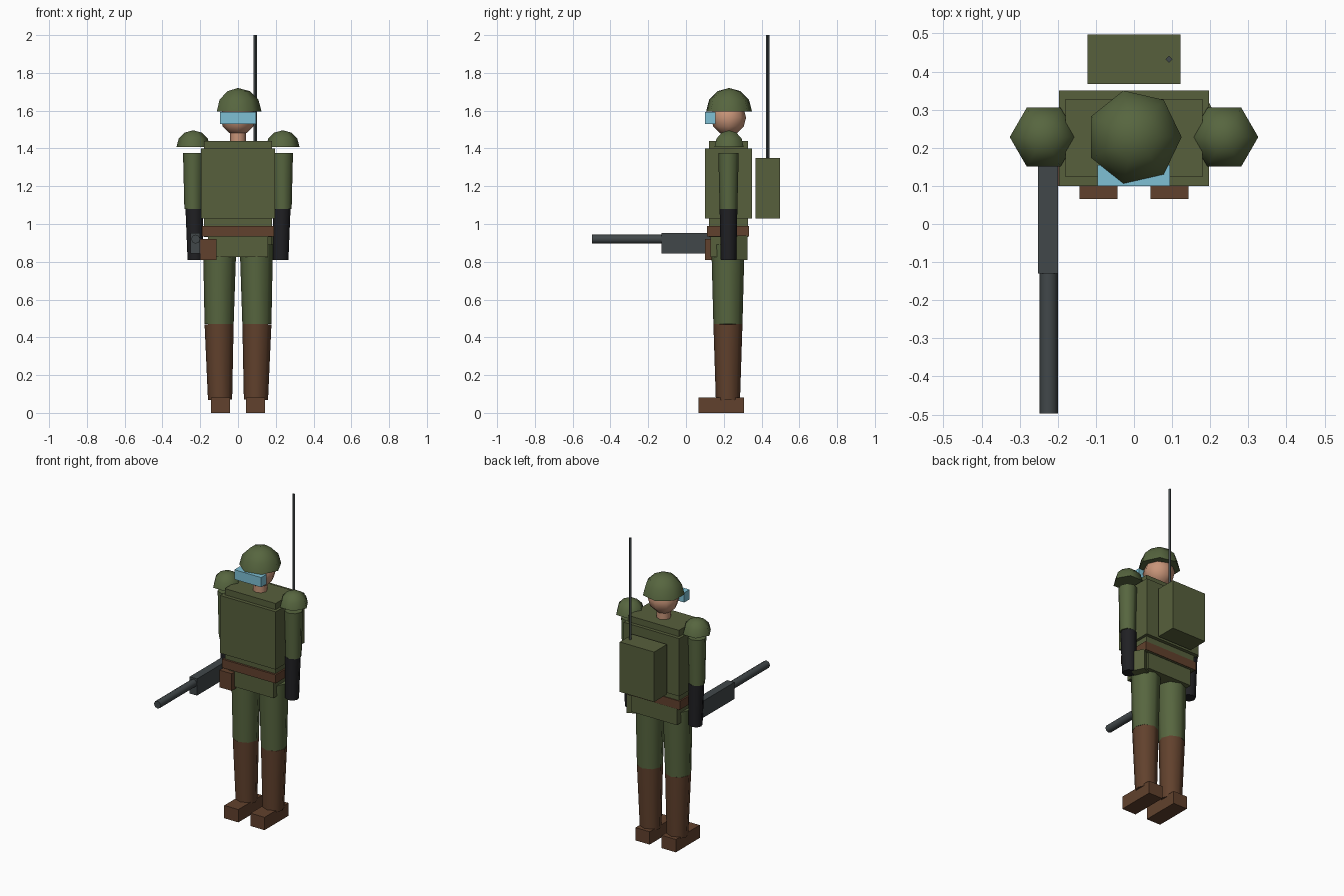
import bpy, bmesh, math
from mathutils import Vector, Matrix

cube = bpy.data.objects.get("Cube")
if cube:
    bpy.data.objects.remove(cube, do_unlink=True)


def material(name, r, g, b):
    m = bpy.data.materials.new(name)
    m.use_nodes = True
    m.diffuse_color = (r, g, b, 1)
    m.node_tree.nodes["Principled BSDF"].inputs["Base Color"].default_value = (r, g, b, 1)
    return m


olive = material("olive_canvas", .095, .115, .045)
green = material("uniform_green", .095, .132, .05)
brown = material("brown_leather", .12, .053, .026)
black = material("black_glove", .0144, .0144, .017)
metal = material("gun_metal", .053, .064, .068)
skin = material("skin", .58, .3, .19)
glass = material("goggle_blue", .21, .53, .66)


def finish(name, bm, mat, smooth=False):
    bmesh.ops.recalc_face_normals(bm, faces=bm.faces)
    mesh = bpy.data.meshes.new(name)
    bm.to_mesh(mesh)
    bm.free()
    mesh.materials.append(mat)
    ob = bpy.data.objects.new(name, mesh)
    bpy.context.collection.objects.link(ob)
    if smooth:
        bpy.ops.object.select_all(action='DESELECT')
        ob.select_set(True)
        bpy.context.view_layer.objects.active = ob
        bpy.ops.object.shade_smooth_by_angle(angle=math.radians(65))
    return ob


def box(name, x, y, z, mat):
    """Box from its (min, max) range on each axis."""
    bm = bmesh.new()
    bmesh.ops.create_cube(bm, size=1)
    for v in bm.verts:
        v.co = [(a + b) / 2 + c * (b - a) for c, (a, b) in zip(v.co, (x, y, z))]
    return finish(name, bm, mat)


def rod(name, start, end, r1, r2, sides, mat, smooth=True):
    """Tapered rod between two points."""
    a, b = Vector(start), Vector(end)
    turn = (b - a).to_track_quat('Z', 'Y').to_matrix().to_4x4()
    bm = bmesh.new()
    bmesh.ops.create_cone(bm, cap_ends=True, segments=sides, radius1=r1, radius2=r2,
                          depth=(b - a).length,
                          matrix=Matrix.Translation((a + b) / 2) @ turn)
    return finish(name, bm, mat, smooth)


def dome(name, x, y, z, radius, sides, mat):
    """Closed half sphere with three bands."""
    bm = bmesh.new()
    rings = []
    for k in range(3):
        e = math.radians(30 * k)
        rings.append([bm.verts.new((x + radius * math.cos(e) * math.cos(math.tau * i / sides),
                                    y + radius * math.cos(e) * math.sin(math.tau * i / sides),
                                    z + radius * math.sin(e))) for i in range(sides)])
    tip = bm.verts.new((x, y, z + radius))
    bm.faces.new(rings[0])
    for i in range(sides):
        j = (i + 1) % sides
        for low, high in zip(rings, rings[1:]):
            bm.faces.new((low[i], low[j], high[j], high[i]))
        bm.faces.new((rings[2][i], rings[2][j], tip))
    return finish(name, bm, mat, True)


MID = .225  # depth of the body's centre line

# Torso, vest, belt and pelvis
box("torso", (-.18, .18), (.123, .328), (.93, 1.44), olive)
box("vest", (-.197, .197), (.1, .35), (1.03, 1.4), olive)
box("belt", (-.19, .19), (.11, .333), (.935, .99), brown)
box("pelvis", (-.16, .16), (.13, .322), (.825, .94), olive)

# Belt pouches
box("front_pouch", (-.2, -.115), (.1, .16), (.81, .92), brown)
hip = box("hip_pouch", (-.03, .03), (-.042, .042), (.81, .94), olive)
hip.location = (.186, .274, 0)
hip.rotation_euler.z = math.radians(27)

# Head, neck, goggles and helmet
rod("neck", (0, MID, 1.4), (0, MID, 1.52), .042, .042, 8, skin)
bm = bmesh.new()
bmesh.ops.create_uvsphere(bm, u_segments=8, v_segments=6, radius=.093,
                          matrix=Matrix.Translation((0, MID, 1.563)))
finish("head", bm, skin, True)
box("goggles", (-.096, .094), (.1, .155), (1.53, 1.592), glass)
dome("helmet", 0, MID + .003, 1.595, .125, 7, green)

# Arms and legs
for s, side in ((1, "left"), (-1, "right")):
    dome(side + "_shoulder", s * .237, MID + .003, 1.407, .089, 6, green)
    rod(side + "_sleeve", (s * .237, MID, 1.08), (s * .237, MID, 1.375),
        .047, .054, 8, green)
    rod(side + "_glove", (s * .226, MID, .81), (s * .231, MID, 1.08),
        .041, .047, 8, black)
    rod(side + "_thigh", (s * .1, MID - .003, .47), (s * .097, MID - .003, .89),
        .077, .088, 8, green)
    rod(side + "_boot_shaft", (s * .095, MID - .003, .07), (s * .1, MID - .003, .47),
        .064, .077, 8, brown)
    box(side + "_foot", sorted((s * .043, s * .143)), (.065, .307), (0, .082), brown)

# Radio pack with its aerial
box("backpack", (-.122, .122), (.367, .497), (1.03, 1.35), olive)
rod("antenna", (.092, .432, 1.3), (.092, .432, 2), .009, .009, 4, metal, False)

# Rifle held in the right hand
box("rifle_body", (-.252, -.2), (-.13, .2), (.845, .952), metal)
rod("rifle_barrel", (-.224, -.1, .92), (-.224, -.497, .92), .024, .024, 8, metal)
